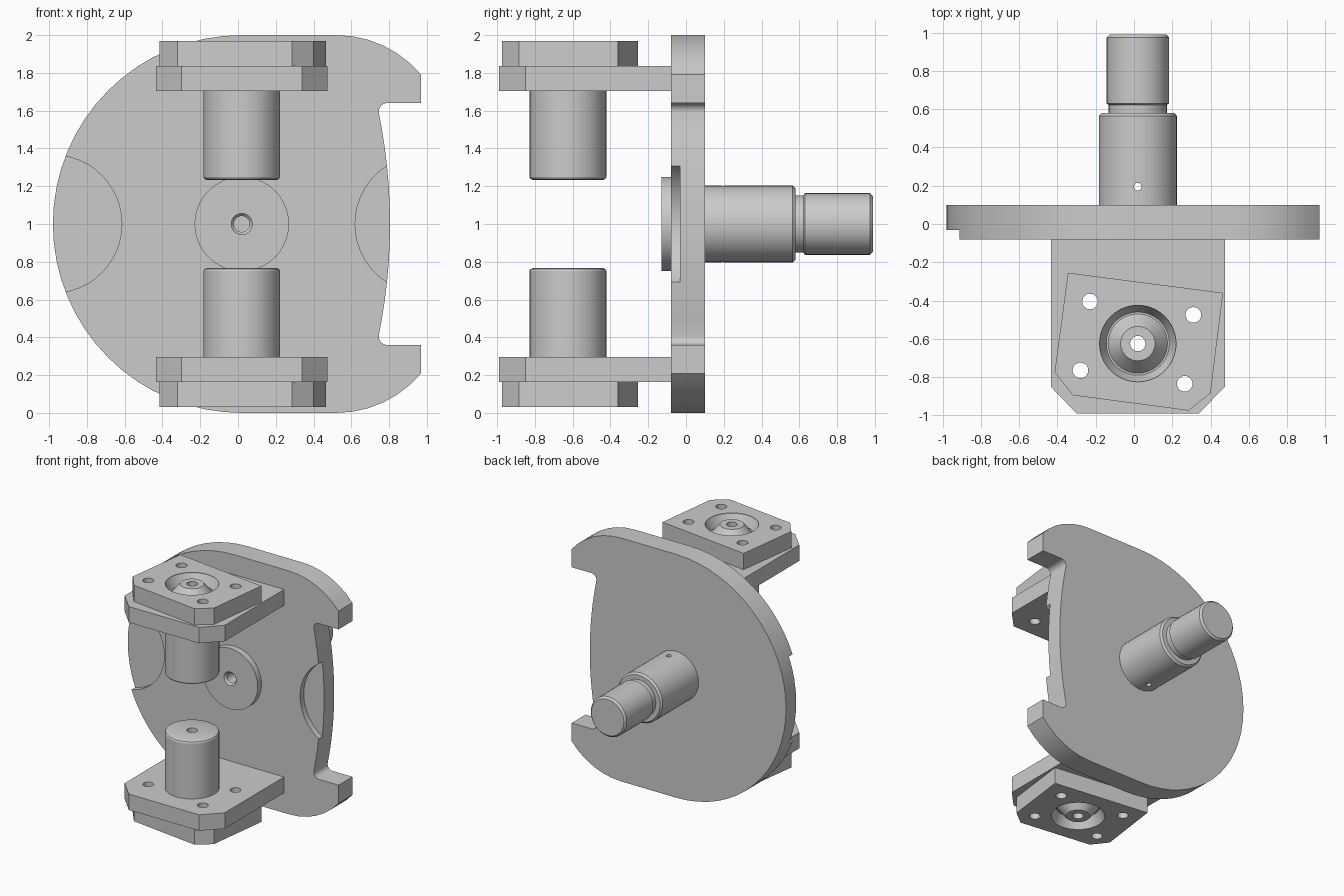
import bpy, bmesh
from math import sin, cos, pi, radians

if "Cube" in bpy.data.objects:
    bpy.data.objects.remove(bpy.data.objects["Cube"])

CX, PY = 0.02, -0.625          # shaft / pin centre line


def make(name, verts, faces):
    me = bpy.data.meshes.new(name)
    me.from_pydata(verts, [], faces)
    bm = bmesh.new()
    bm.from_mesh(me)
    bmesh.ops.recalc_face_normals(bm, faces=bm.faces)
    bm.to_mesh(me)
    bm.free()
    ob = bpy.data.objects.new(name, me)
    bpy.context.collection.objects.link(ob)
    return ob


def prism(name, pts, lo, hi, axis='Z'):
    """Extrude a 2D outline along an axis."""
    n = len(pts)
    put = (lambda a, b, t: (a, b, t)) if axis == 'Z' else (lambda a, b, t: (a, t, b))
    verts = [put(a, b, t) for t in (lo, hi) for a, b in pts]
    faces = [list(range(n)), list(range(n, 2 * n))]
    faces += [(i, (i + 1) % n, n + (i + 1) % n, n + i) for i in range(n)]
    return make(name, verts, faces)


def lathe(name, prof, place, closed=False, seg=40):
    """Turn (radius, height) points; place maps (a, b, height) to world."""
    verts = [place(r * cos(2 * pi * j / seg), r * sin(2 * pi * j / seg), h)
             for r, h in prof for j in range(seg)]
    m = len(prof)
    faces = []
    for i in range(m if closed else m - 1):
        k = (i + 1) % m
        for j in range(seg):
            q = (j + 1) % seg
            faces.append((i * seg + j, i * seg + q, k * seg + q, k * seg + j))
    if not closed:
        faces += [list(range(seg)), list(range((m - 1) * seg, m * seg))]
    return make(name, verts, faces)


def arc(cx, cy, r, a0, a1, n):
    return [(cx + r * cos(radians(a0 + (a1 - a0) * i / n)),
             cy + r * sin(radians(a0 + (a1 - a0) * i / n))) for i in range(n + 1)]


def circle(cx, cy, r, n=32):
    return arc(cx, cy, r, 0, 360, n)[:-1]


def cut(ob, *cutters):
    bpy.context.view_layer.objects.active = ob
    for c in cutters:
        c.hide_render = True
        mod = ob.modifiers.new('cut', 'BOOLEAN')
        mod.operation, mod.solver, mod.object = 'DIFFERENCE', 'EXACT', c
        bpy.ops.object.modifier_apply(modifier=mod.name)
        bpy.data.objects.remove(c, do_unlink=True)


# web plate: upper half outline, mirrored about z = 1
half = arc(CX, 1, 1, 180, 90, 16)
half += arc(0.52, 1.413, 0.587, 90, 40, 6)
half += [(0.97, 1.64)] + arc(0.79, 1.595, 0.045, 90, 185, 6)
half += [(0.805 - 0.06 * (d / 0.59) ** 2, 1 + d) for d in (0.5, 0.4, 0.3, 0.2, 0.1, 0)]
outline = half + [(x, 2 - z) for x, z in half[-2:0:-1]]
web = prism('web_plate', outline, -0.08, 0.10, 'Y')
cut(web,
    prism('recess_left', circle(-0.98, 1, 0.365, 48), -0.2, -0.032, 'Y'),
    prism('recess_right', circle(0.985, 1, 0.365, 48), -0.2, -0.032, 'Y'),
    prism('web_bore', circle(CX, 1, 0.15), -0.2, 0.2, 'Y'))

# stepped shaft with front collar, blind oil bore and cross hole
shaft = lathe('stepped_shaft', [
    (0.042, 0.22), (0.042, -0.115), (0.056, -0.13), (0.25, -0.13), (0.25, -0.06),
    (0.204, -0.06), (0.204, 0.565), (0.19, 0.58), (0.152, 0.58), (0.152, 0.622),
    (0.163, 0.63), (0.163, 0.975), (0.148, 0.99)],
    lambda a, b, h: (CX + a, h, 1 + b))
cut(shaft, prism('cross_hole', circle(CX, 0.195, 0.02, 16), 0.5, 1.5))

# bearing arms: bracket plate, tilted flange and hollow pin, above and below
bracket = [(-0.435, -0.075), (-0.435, -0.85), (-0.30, -0.99),
           (0.34, -0.99), (0.475, -0.85), (0.475, -0.075)]
flange = [(-0.345, -0.255), (-0.415, -0.775), (-0.32, -0.895),
          (0.285, -0.975), (0.40, -0.885), (0.465, -0.36)]
bolts = [(-0.23, -0.405), (0.31, -0.475), (-0.28, -0.765), (0.265, -0.835)]
pin = [(0.04, 0.97), (0.09, 0.97), (0.155, 0.89), (0.165, 0.89), (0.2035, 0.97),
       (0.2035, 0.25), (0.198, 0.239), (0.187, 0.234), (0.04, 0.234)]

for side, s in (('upper', 1), ('lower', -1)):
    for part, pts, lo, hi in (('bracket', bracket, 0.705, 0.836),
                              ('flange', flange, 0.836, 0.97)):
        ob = prism(f'{side}_{part}', pts, *sorted((1 + s * lo, 1 + s * hi)))
        cut(ob, prism('pin_seat', circle(CX, PY, 0.2, 40), -1, 3),
            *[prism('bolt_hole', circle(x, y, 0.041, 20), -1, 3) for x, y in bolts])
    lathe(f'{side}_pin', pin, lambda a, b, h: (CX + a, PY + b, 1 + s * h), closed=True)

# smooth round walls, sharp edges kept
bpy.ops.object.select_all(action='SELECT')
bpy.context.view_layer.objects.active = web
bpy.ops.object.shade_smooth_by_angle(angle=radians(25))
